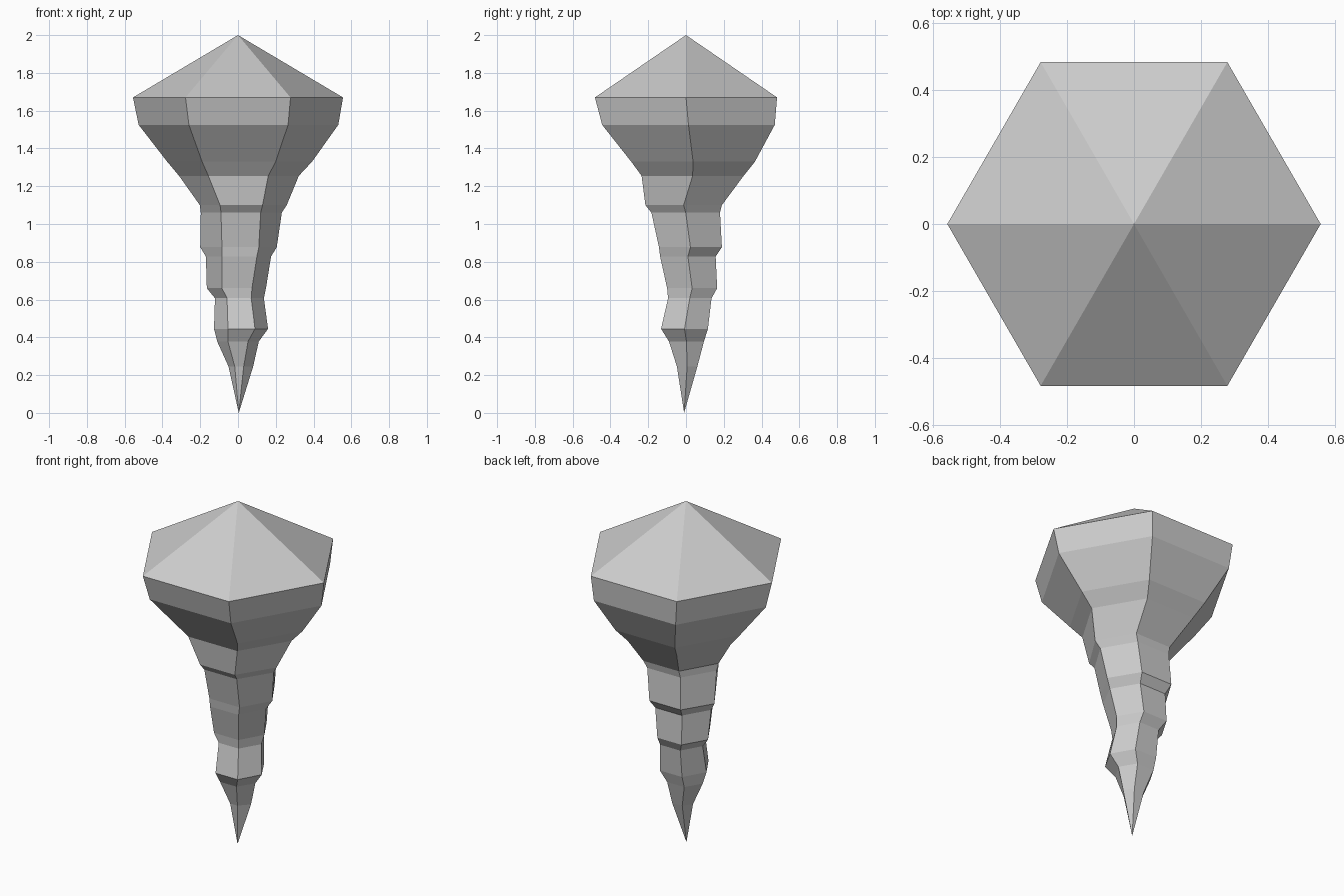
import bpy
import bmesh

# Each ring: z, left x, right x, front-left x, front-right x, front y, back y
rings = [
    (1.67, -.556, .556, -.278, .278, -.482, .482),
    (1.525, -.526, .531, -.26, .265, -.444, .47),
    (1.33, -.375, .392, -.19, .20, -.29, .365),
    (1.255, -.312, .322, -.157, .16, -.235, .305),
    (1.10, -.202, .258, -.095, .13, -.215, .19),
    (1.06, -.197, .232, -.09, .12, -.183, .18),
    (.877, -.20, .205, -.085, .11, -.143, .19),
    (.828, -.17, .175, -.085, .10, -.137, .157),
    (.66, -.165, .148, -.085, .074, -.10, .165),
    (.607, -.122, .137, -.058, .07, -.095, .135),
    (.445, -.127, .159, -.053, .09, -.132, .116),
    (.378, -.11, .11, -.053, .053, -.09, .095),
    (.245, -.05, .08, -.017, .03, -.048, .06),
]

# Hanging rock spike: irregular six-sided rings between a peak and a tip
bm = bmesh.new()
loops = []
for z, xl, xr, fl, fr, yf, yb in rings:
    mid, w = (yf + yb) / 2, xr - xl
    pts = [(xr, mid), (xr - w / 4, yb), (xl + w / 4, yb),
           (xl, mid), (fl, yf), (fr, yf)]
    loops.append([bm.verts.new((x, y, z)) for x, y in pts])

peak = bm.verts.new((0, 0, 2))
tip = bm.verts.new((.004, -.01, 0))
for i in range(6):
    j = (i + 1) % 6
    bm.faces.new((loops[0][i], loops[0][j], peak))
    bm.faces.new((loops[-1][j], loops[-1][i], tip))
    for a, b in zip(loops, loops[1:]):
        bm.faces.new((a[j], a[i], b[i], b[j]))
bmesh.ops.recalc_face_normals(bm, faces=bm.faces)

mesh = bpy.data.meshes.new("stalactite")
bm.to_mesh(mesh)
bm.free()
obj = bpy.data.objects.new("stalactite", mesh)
bpy.context.collection.objects.link(obj)
